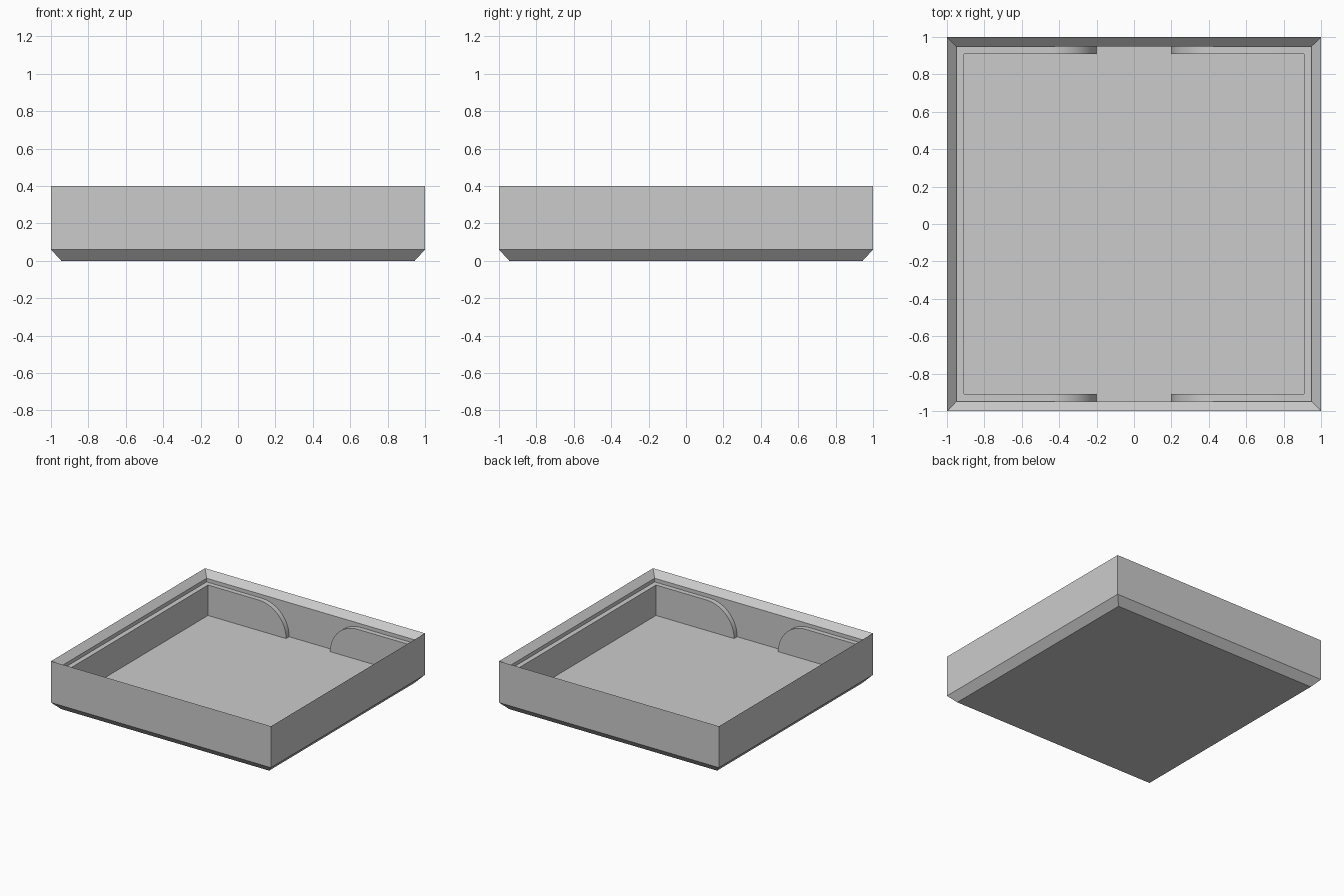
import bpy, bmesh, math

cube = bpy.data.objects.get("Cube")
if cube:
    bpy.data.objects.remove(cube, do_unlink=True)

FLOOR, LEDGE = 0.07, 0.32        # heights inside the tray
WALL, LINER = 0.95, 0.91         # half widths of the inner wall and the liner
RADIUS, GAP = LEDGE - FLOOR, 0.2
STEPS = 24

grey = bpy.data.materials.new("light grey")
grey.use_nodes = True
colour = (0.6, 0.6, 0.6, 1)
grey.diffuse_color = colour
grey.node_tree.nodes["Principled BSDF"].inputs["Base Color"].default_value = colour


def finish(bm, name):
    bmesh.ops.remove_doubles(bm, verts=bm.verts, dist=1e-5)
    bmesh.ops.dissolve_limit(bm, angle_limit=0.01, verts=bm.verts, edges=bm.edges)
    bmesh.ops.recalc_face_normals(bm, faces=bm.faces)
    mesh = bpy.data.meshes.new(name)
    bm.to_mesh(mesh)
    bm.free()
    mesh.materials.append(grey)
    obj = bpy.data.objects.new(name, mesh)
    bpy.context.collection.objects.link(obj)
    bpy.ops.object.select_all(action='DESELECT')
    obj.select_set(True)
    bpy.context.view_layer.objects.active = obj
    bpy.ops.object.shade_smooth_by_angle(angle=math.radians(30))


def bridge(bm, a, b, closed=True):
    for i in range(len(a) if closed else len(a) - 1):
        j = (i + 1) % len(a)
        bm.faces.new((a[i], a[j], b[j], b[i]))


# Tray: square rings from the base, over the bevelled rim, down to the floor
bm = bmesh.new()
profile = [(0.945, 0), (1, 0.06), (1, 0.4), (WALL, 0.35), (WALL, FLOOR)]
rings = [[bm.verts.new((sx * r, sy * r, z))
          for sx, sy in ((-1, -1), (1, -1), (1, 1), (-1, 1))] for r, z in profile]
for a, b in zip(rings, rings[1:]):
    bridge(bm, a, b)
bm.faces.new(rings[0])
bm.faces.new(rings[-1])
finish(bm, "tray")


# Liners: C-shaped ledges whose arms curve down to the floor beside the gaps
def make_liner(side, name):
    bm = bmesh.new()
    arc = []
    for i in range(STEPS + 1):
        t = math.pi / 2 * (1 - i / STEPS)
        arc.append((GAP + RADIUS * (1 - math.sin(t)), FLOOR + RADIUS * math.cos(t)))
    path = [(x, x, -1, z) for x, z in arc]
    path += [(WALL, LINER, -1, LEDGE), (WALL, LINER, 1, LEDGE)]
    path += [(x, x, 1, z) for x, z in reversed(arc)]
    corners = []
    for xo, xi, sy, z in path:
        outer, inner = (side * xo, sy * WALL), (side * xi, sy * LINER)
        corners.append([bm.verts.new((*p, h)) for p, h in
                        ((outer, FLOOR), (outer, z), (inner, z), (inner, FLOOR))])
    for a, b in zip(corners, corners[1:]):
        bridge(bm, a, b)
    finish(bm, name)


make_liner(1, "left_liner")
make_liner(-1, "right_liner")
